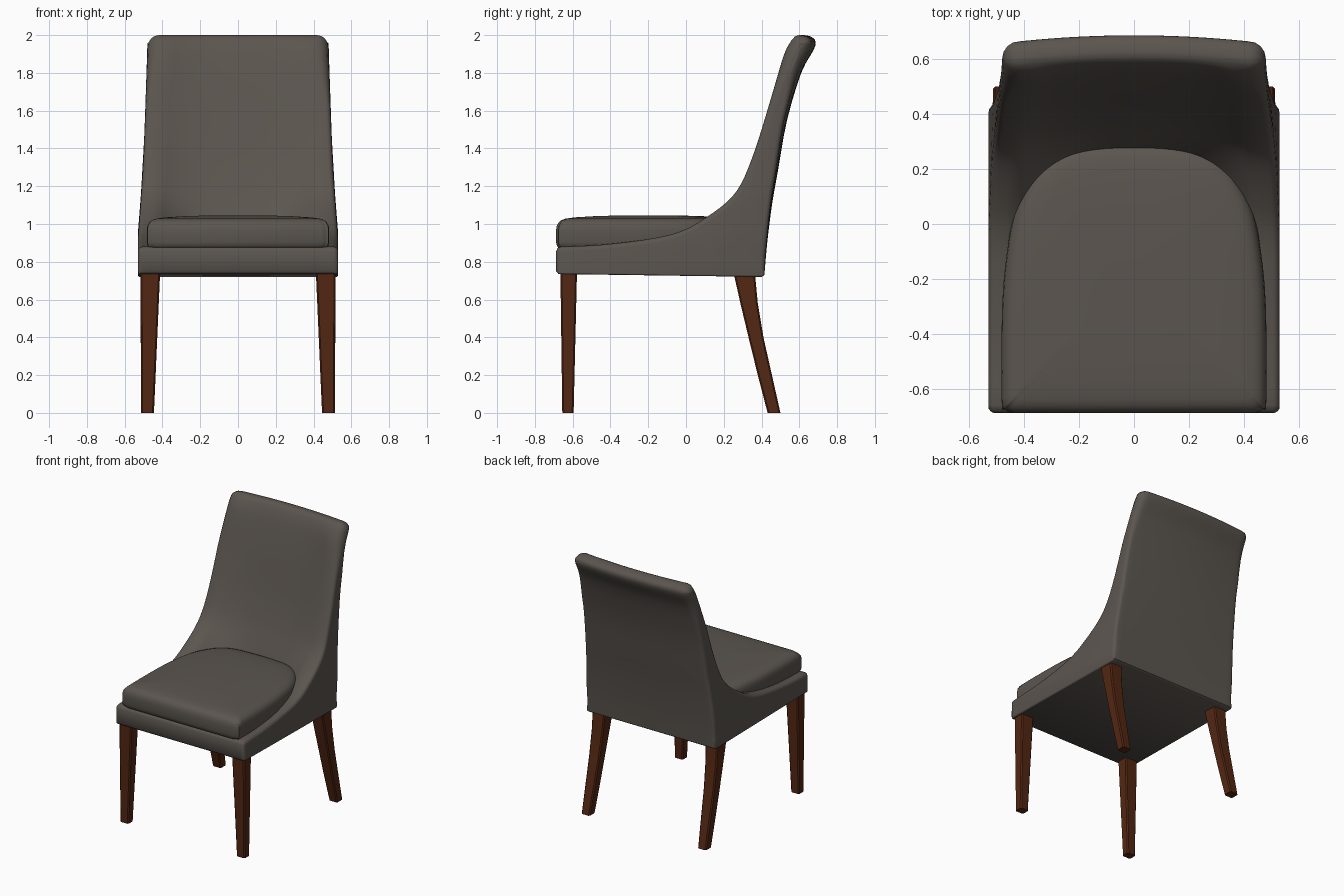
import bpy, bmesh, math
from mathutils import Vector

cube = bpy.data.objects.get("Cube")
if cube:
    bpy.data.objects.remove(cube, do_unlink=True)


def material(name, rgb):
    m = bpy.data.materials.new(name)
    m.use_nodes = True
    m.diffuse_color = (*rgb, 1)
    bsdf = m.node_tree.nodes["Principled BSDF"]
    bsdf.inputs["Base Color"].default_value = (*rgb, 1)
    bsdf.inputs["Roughness"].default_value = 0.8
    return m


fabric = material("grey brown fabric", (0.105, 0.091, 0.078))
wood = material("red brown wood", (0.085, 0.02, 0.006))


def loft(name, rings, mat, angle):
    """Skin a list of closed rings and cap both ends."""
    bm = bmesh.new()
    loops = [[bm.verts.new(p) for p in ring] for ring in rings]
    n = len(loops[0])
    for a, b in zip(loops, loops[1:]):
        for i in range(n):
            j = (i + 1) % n
            bm.faces.new((a[i], a[j], b[j], b[i]))
    bm.faces.new(loops[0])
    bm.faces.new(loops[-1])
    bmesh.ops.recalc_face_normals(bm, faces=bm.faces)
    me = bpy.data.meshes.new(name)
    bm.to_mesh(me)
    bm.free()
    me.materials.append(mat)
    ob = bpy.data.objects.new(name, me)
    bpy.context.collection.objects.link(ob)
    bpy.ops.object.select_all(action='DESELECT')
    ob.select_set(True)
    bpy.context.view_layer.objects.active = ob
    bpy.ops.object.shade_smooth_by_angle(angle=math.radians(angle))
    return ob


def smooth_path(pts, steps=3):
    """Catmull-Rom curve through the points."""
    p = [Vector(q) for q in pts]
    p = [2 * p[0] - p[1]] + p + [2 * p[-1] - p[-2]]
    out = []
    for a, b, c, d in zip(p, p[1:], p[2:], p[3:]):
        for k in range(steps):
            t = k / steps
            out.append(0.5 * (2 * b + (c - a) * t + (2 * a - 5 * b + 4 * c - d) * t * t
                              + (3 * b - a - 3 * c + d) * t ** 3))
    return out + [p[-2]]


# Upholstered shell: side profiles (y, z) at the wing edge and on the centre line
wing = smooth_path([(.56, 1.975), (.52, 1.9), (.46, 1.7), (.4, 1.5), (.35, 1.35), (.29, 1.21),
                    (.22, 1.12), (.1, 1.03), (-.03, .96), (-.2, .92), (-.45, .89), (-.66, .88)])
middle = smooth_path([(.585, 1.975), (.55, 1.9), (.49, 1.7), (.44, 1.5), (.4, 1.35), (.355, 1.21),
                      (.32, 1.12), (.28, 1.02), (.26, .96), (.23, .89), (-.3, .88), (-.66, .88)])
base = [Vector(p) for p in [(-.68, .873), (-.688, .855), (-.688, .75), (-.675, .735), (.4, .72)]]
back = smooth_path([(.415, .73), (.43, .9), (.455, 1.1), (.49, 1.3), (.535, 1.55), (.61, 1.8),
                    (.675, 1.92), (.686, 1.965), (.665, 1.99), (.625, 2.0), (.6, 1.993)])


def half_width(z):
    stops = [(.7, .53), (.95, .53), (1.1, .518), (1.3, .503), (1.6, .49), (2.01, .477)]
    for (z0, w0), (z1, w1) in zip(stops, stops[1:]):
        if z <= z1:
            return w0 + (w1 - w0) * (z - z0) / (z1 - z0)
    return stops[-1][1]


def edge_radius(z):
    if z < .745:
        return .01
    return .025 + .035 * min(1, max(0, (z - 1.65) / .25))


def shell_ring(s, turn):
    """One profile at s in -1..1; turn rolls it over the rounded side edge."""
    u = abs(s) * .96
    w = min(1, (u / .83) ** 3)
    front = [m.lerp(e, w) for m, e in zip(middle, wing)]
    bow = [Vector((p.x - .025 * u * u * (p.y - .72) / 1.28, p.y)) for p in back]
    prof = front + base + bow
    ring = []
    for i, p in enumerate(prof):
        q, r = prof[i - 1], prof[(i + 1) % len(prof)]
        d0, d1 = (p - q).normalized(), (r - p).normalized()
        d = (d0 + d1).normalized()
        rad = edge_radius(p.y)
        inward = Vector((-d.y, d.x)) * rad * (1 - math.cos(turn))
        x = half_width(p.y) - rad
        x = s * x + math.copysign(rad * math.sin(turn), s)
        ring.append((x, p.x + inward.x, p.y + inward.y))
    return ring


edge_turns = [math.radians(a) for a in (22, 45, 67, 90)]
columns = [(-1, t) for t in reversed(edge_turns)]
columns += [(-1 + k / 14, 0) for k in range(29)]
columns += [(1, t) for t in edge_turns]
loft("upholstered_shell", [shell_ring(s, t) for s, t in columns], fabric, 50)

# Seat cushion: D-shaped outline, stacked rings with a crowned top
half = smooth_path([(.44, -.688), (.47, -.675), (.482, -.64), (.48, -.3), (.462, -.1),
                    (.435, .04), (.39, .14), (.33, .22), (.24, .275), (.12, .29), (0, .295)])
outline = half + [Vector((-p.x, p.y)) for p in reversed(half[:-1])]
centre = Vector((0, -.2))
levels = [(.97, .872), (.99, .885), (1, .905), (1, .965), (.993, .99), (.975, 1.007),
          (.945, 1.02), (.9, 1.028), (.8, 1.035), (.6, 1.041), (.35, 1.045), (.1, 1.046)]
cushion = []
for scale, z in levels:
    ring = [centre + (p - centre) * scale for p in outline]
    cushion.append([(p.x, p.y, z) for p in ring])
loft("seat_cushion", cushion, fabric, 60)


# Legs: chamfered square sections stacked along the height
def leg(name, side, sections):
    rings = []
    for z, x0, x1, y0, y1 in sections:
        c = .008
        ring = [(x0 + c, y0), (x1 - c, y0), (x1, y0 + c), (x1, y1 - c),
                (x1 - c, y1), (x0 + c, y1), (x0, y1 - c), (x0, y0 + c)]
        rings.append([(side * x, y, z) for x, y in ring])
    loft(name, rings, wood, 30)


for side, label in ((1, "left"), (-1, "right")):
    leg("front_leg_" + label, side, [(0, .445, .513, -.655, -.595), (.75, .412, .516, -.665, -.577)])
    leg("back_leg_" + label, side, [(0, .445, .513, .432, .5), (.2, .436, .514, .38, .455),
                                    (.4, .428, .515, .331, .41), (.58, .42, .515, .288, .38),
                                    (.75, .412, .516, .25, .364)])
